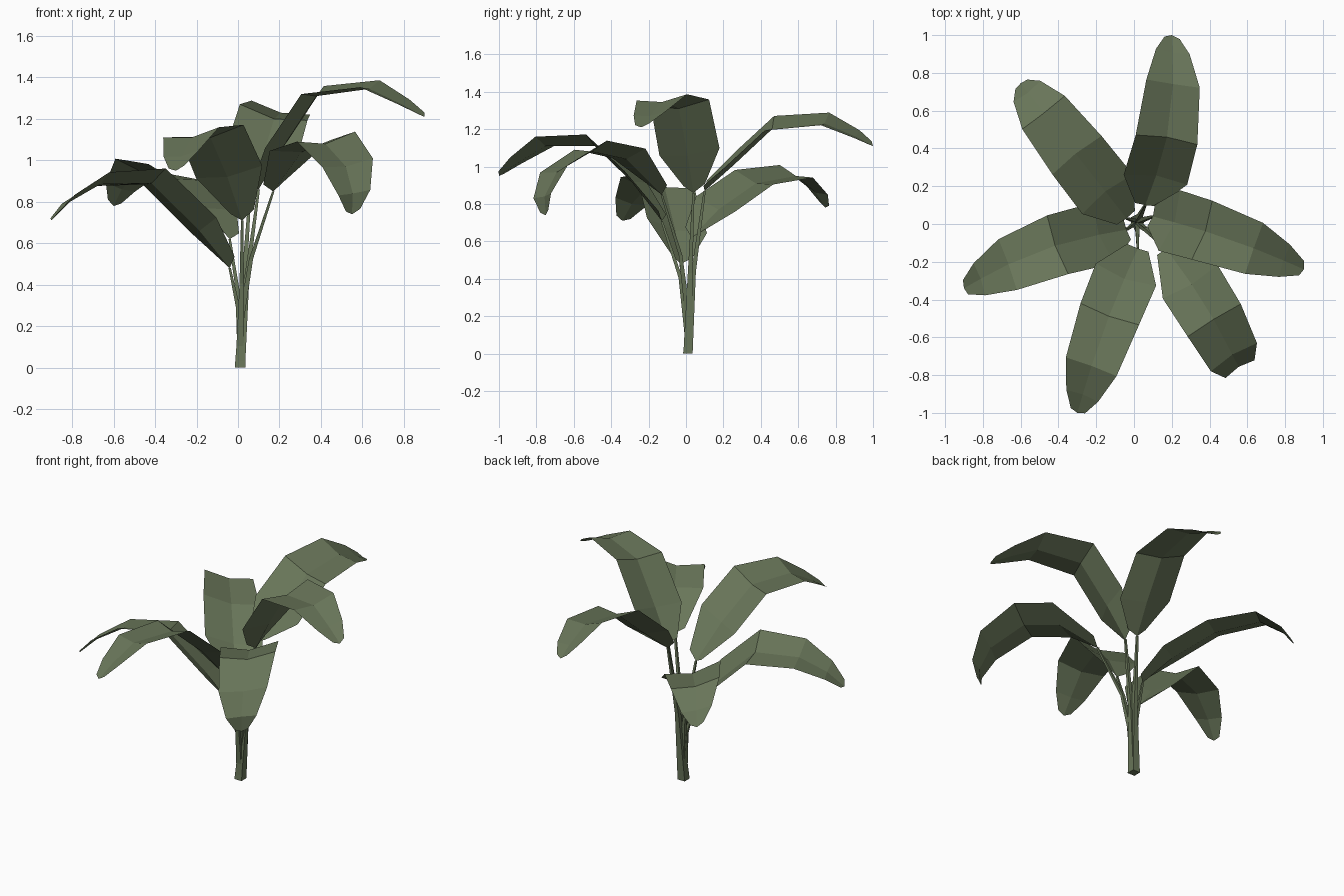
import bpy, bmesh, math
from mathutils import Vector

if "Cube" in bpy.data.objects:
    bpy.data.objects.remove(bpy.data.objects["Cube"])

mat = bpy.data.materials.new("leaf_green")
mat.diffuse_color = (0.14, 0.18, 0.10, 1)
mat.use_nodes = True
mat.node_tree.nodes["Principled BSDF"].inputs["Base Color"].default_value = mat.diffuse_color

# Shared half-widths and fold depths from leaf base to leaf tip
HALF = (0.06, 0.17, 0.165, 0.143, 0.09, 0.04)
FOLD = (0.03, 0.035, 0.035, 0.025, 0.015, 0.008)


def finish(name, bm):
    me = bpy.data.meshes.new(name)
    bm.to_mesh(me)
    bm.free()
    me.materials.append(mat)
    ob = bpy.data.objects.new(name, me)
    bpy.context.collection.objects.link(ob)


# Single-sided leaf blade, folded along its midrib
def leaf(name, base, tip, rows, roll, bow):
    base, tip = Vector((*base, 0)), Vector((*tip, 0))
    d = tip - base
    right = Vector((d.y, -d.x, 0)).normalized()
    mids = []
    for t, z in rows:
        p = base + d * t + right * bow * math.sin(math.pi * min(t, 1))
        mids.append(Vector((p.x, p.y, z)))
    bm = bmesh.new()
    prev = None
    for i, m in enumerate(mids):
        tan = mids[min(i + 1, 5)] - mids[max(i - 1, 0)]
        up = right.cross(tan).normalized()
        side = right * HALF[i]
        lift = up * FOLD[i]
        tilt = Vector((0, 0, roll * HALF[i] / HALF[1]))
        back = -tan.normalized() * (0.02 if i == 5 else 0)
        if i == 0:
            back = tan.normalized() * 0.03
        row = [bm.verts.new(m - side + lift - tilt + back),
               bm.verts.new(m),
               bm.verts.new(m + side + lift + tilt + back)]
        if prev:
            for k in (0, 1):
                bm.faces.new((prev[k], prev[k + 1], row[k + 1], row[k]))
        prev = row
    finish(name, bm)
    return mids[0]


# Tapered four-sided stalk bending from the root to the leaf base
def stalk(name, end, z0, r0):
    root = Vector((0.01, 0.01, z0))
    knee = Vector((0.012 + end.x * 0.3, 0.01 + end.y * 0.3, z0 + (end.z - z0) * 0.5))
    bm = bmesh.new()
    prev = None
    for p, r in ((root, r0), (knee, r0 * 0.25 + 0.009), (end, 0.008)):
        ring = [bm.verts.new(p + Vector((math.cos(a) * r, math.sin(a) * r, 0)))
                for a in (math.pi * (k / 2 + 0.25) for k in range(4))]
        if prev:
            for k in range(4):
                j = (k + 1) % 4
                bm.faces.new((prev[k], prev[j], ring[j], ring[k]))
        else:
            bm.faces.new(ring[::-1])
        prev = ring
    bm.faces.new(prev)
    finish(name, bm)


# name: base xy, tip xy, (fraction along leaf, height) rows, roll, bow, stalk start, stalk radius
leaves = {
    "back": ((0.06, 0.10), (0.20, 1.0),
             ((0, 0.87), (0.18, 1.01), (0.41, 1.20), (0.72, 1.23), (0.9, 1.16), (1, 1.11)),
             -0.04, 0.06, 0.0, 0.036),
    "back_left": ((-0.04, 0.03), (-0.60, 0.745),
                  ((0, 0.62), (0.2, 0.77), (0.48, 0.91), (0.78, 0.95), (0.93, 0.86), (1, 0.78)),
                  -0.04, 0.0, 0.1, 0.02),
    "left": ((-0.04, -0.03), (-0.90, -0.34),
             ((0, 0.48), (0.16, 0.66), (0.42, 0.89), (0.71, 0.885), (0.89, 0.80), (1, 0.71)),
             -0.04, 0.05, 0.1, 0.02),
    "front": ((0.02, -0.13), (-0.30, -1.0),
              ((0, 0.71), (0.19, 0.92), (0.42, 1.11), (0.72, 1.11), (0.89, 1.02), (1, 0.95)),
              -0.03, 0.02, 0.1, 0.025),
    "front_right": ((0.17, -0.13), (0.55, -0.75),
                    ((0, 0.85), (0.32, 1.04), (0.62, 1.08), (0.91, 0.97), (1.01, 0.84), (1.0, 0.74)),
                    -0.025, -0.02, 0.2, 0.02),
    "right": ((0.10, 0.04), (0.90, -0.24),
              ((0, 0.86), (0.14, 1.06), (0.34, 1.31), (0.66, 1.345), (0.86, 1.27), (1, 1.21)),
              -0.02, -0.02, 0.0, 0.034),
}
for name, (base, tip, rows, roll, bow, z0, r0) in leaves.items():
    end = leaf(name + "_leaf", base, tip, rows, roll, bow)
    stalk(name + "_stalk", end, z0, r0)
